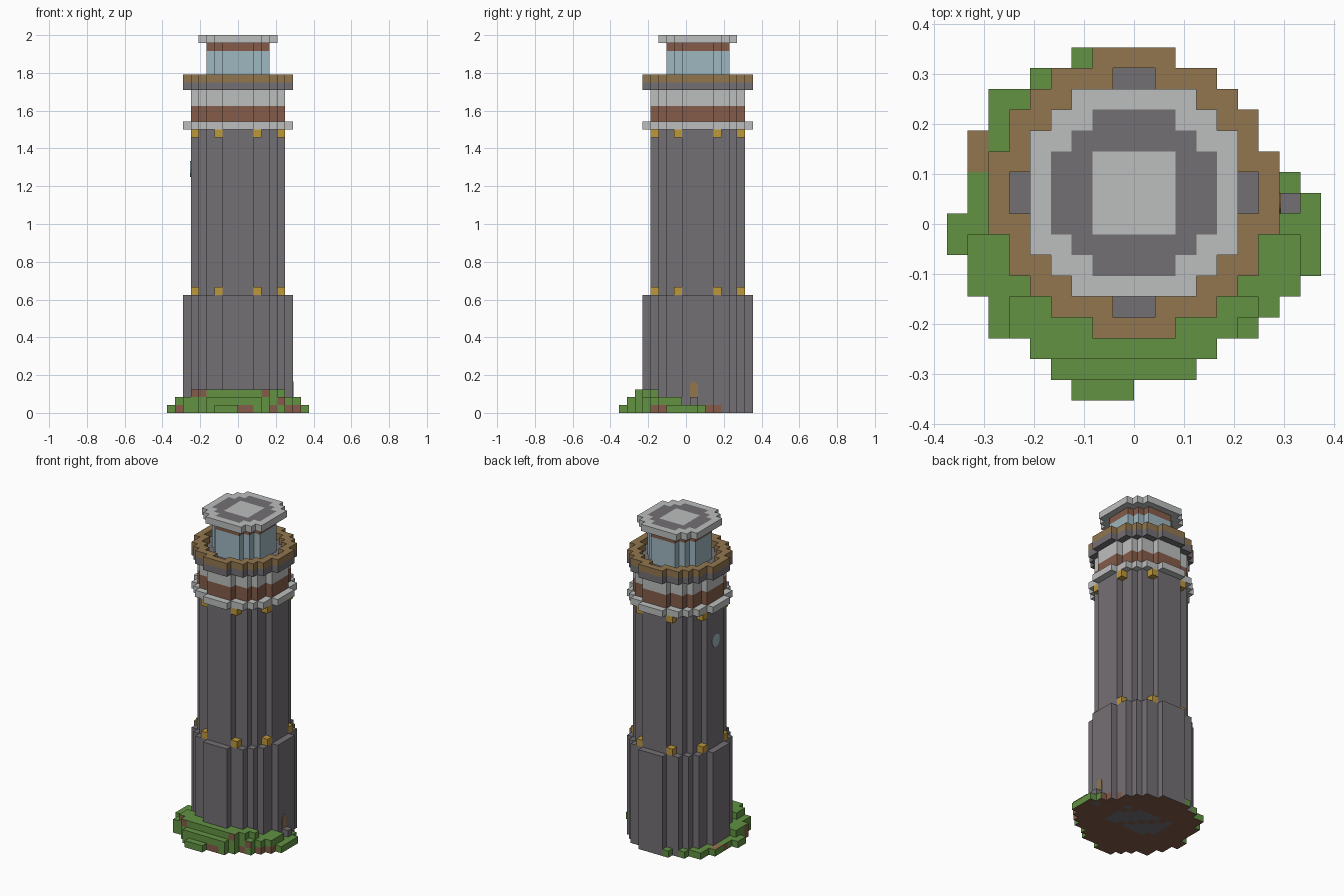
import bpy, bmesh, math

if "Cube" in bpy.data.objects:
    bpy.data.objects.remove(bpy.data.objects["Cube"])

U = 1 / 24  # edge of one block


def material(name, *rgb):
    """Flat material from 0-255 display values."""
    lin = [((c / 255 + 0.055) / 1.055) ** 2.4 for c in rgb] + [1]
    m = bpy.data.materials.new(name)
    m.use_nodes = True
    m.diffuse_color = lin
    m.node_tree.nodes["Principled BSDF"].inputs["Base Color"].default_value = lin
    return m


STONE, PLASTER, WOOD, BRICK, GLASS, GOLD, GRASS = range(7)
MATS = [
    material("stone grey", 116, 112, 117),
    material("plaster light grey", 188, 190, 189),
    material("wood brown", 146, 118, 78),
    material("brick brown", 133, 92, 74),
    material("pale blue glass", 158, 183, 192),
    material("gold", 190, 152, 58),
    material("grass green", 98, 146, 66),
]


def finish(bm, name):
    mesh = bpy.data.meshes.new(name)
    bm.to_mesh(mesh)
    bm.free()
    for m in MATS:
        mesh.materials.append(m)
    ob = bpy.data.objects.new(name, mesh)
    bpy.context.collection.objects.link(ob)
    return ob


def blocks(name, cells, z0, z1, colour):
    """Extrude a set of grid cells; colour is an index or rule(i, j, dx, dy, dz)."""
    bm = bmesh.new()
    rule = colour if callable(colour) else lambda *a: colour
    corners = {}

    def vert(x, y, z):
        if (x, y, z) not in corners:
            corners[x, y, z] = bm.verts.new((x * U, (y - 0.5) * U, z * U))
        return corners[x, y, z]

    def quad(pts, *key):
        bm.faces.new([vert(*p) for p in pts]).material_index = rule(*key)

    for i, j in sorted(cells):
        ring = [(i, j), (i + 1, j), (i + 1, j + 1), (i, j + 1)]
        quad([(x, y, z1) for x, y in ring], i, j, 0, 0, 1)
        quad([(x, y, z0) for x, y in reversed(ring)], i, j, 0, 0, -1)
        for k, (dx, dy) in enumerate([(0, -1), (1, 0), (0, 1), (-1, 0)]):
            if (i + dx, j + dy) not in cells:
                a, b = ring[k], ring[(k + 1) % 4]
                quad([(*a, z0), (*b, z0), (*b, z1), (*a, z1)], i, j, dx, dy, 0)
    bmesh.ops.dissolve_limit(bm, angle_limit=0.01, verts=bm.verts[:], edges=bm.edges[:],
                             delimit={'MATERIAL'})
    return finish(bm, name)


def disc(half_widths):
    """Stepped round footprint, half widths listed from the middle row outward."""
    return {(i, j) for r, h in enumerate(half_widths)
            for i in range(-h, h) for j in (2 + r, 1 - r)}


def plate(name, pts, x, mat):
    """Thin upright panel facing along x, outlined in (y, z) block units."""
    bm = bmesh.new()
    loops = [[bm.verts.new((x * U + s, y * U, z * U)) for y, z in pts] for s in (-0.003, 0.003)]
    bm.faces.new(loops[0][::-1])
    bm.faces.new(loops[1])
    for k in range(len(pts)):
        n = (k + 1) % len(pts)
        bm.faces.new([loops[0][k], loops[0][n], loops[1][n], loops[1][k]])
    for f in bm.faces:
        f.material_index = mat
    finish(bm, name)


D14 = disc([7, 7, 6, 6, 5, 4, 2])
D12 = disc([6, 6, 5, 5, 4, 2])
D10 = disc([5, 5, 5, 4, 3])
D8 = disc([4, 4, 3, 2])
D4 = disc([2, 2])
WALK = disc([6, 5, 5, 4, 3, 1])


# Foundation: earthy underside with a stone core, bare earth beside the door
def foundation_colour(i, j, dx, dy, dz):
    if dz < 0:
        return STONE if abs(i + 0.5) < 4 and abs(j - 1) < 3 and (i + j) % 5 else BRICK
    return BRICK if dx > 0 and j in (3, 4) else STONE


blocks("foundation", D14, 0, 1, foundation_colour)

# Tower tiers, from the ground up
TIERS = [
    ("lower_tower", D14, 1, 15, STONE),
    ("upper_tower", D12, 15, 36, STONE),
    ("cornice", D14, 36, 37, PLASTER),
    ("brick_band", D12, 37, 39, BRICK),
    ("plaster_band", D12, 39, 41, PLASTER),
    ("balcony_floor", D14, 41, 42, STONE),
    ("balcony_railing", D14 - WALK, 42, 43, WOOD),
    ("lantern_glass", D8, 42, 46, GLASS),
    ("lantern_band", D8, 46, 47, BRICK),
]
for tier in TIERS:
    blocks(*tier)


# Roof slab with a dark ring on top
def roof_colour(i, j, dx, dy, dz):
    return STONE if dz > 0 and (i, j) in D8 - D4 else PLASTER


blocks("roof", D10, 47, 48, roof_colour)

# Gold brackets tucked in the notches of the upper tower
notches = {(sx, sy) for sx in (-3, 2) for sy in (-4, 7)}
notches |= {(sx, sy) for sx in (-6, 5) for sy in (-1, 4)}
for label, z in (("lower", 15), ("upper", 35)):
    blocks(label + "_brackets", notches, z, z + 1, GOLD)

# Grassy mound in three steps; (left, right) extents per row, front row first
GROUND = [(3, 0), (4, 3), (5, 4), (7, 6), (7, 7), (8, 8), (8, 9), (9, 9), (9, 9),
          (8, 9), (8, 8), (8, 7), (8, 6), (7, 6), (7, 5), (5, 4), (3, 2)]
STEP_2 = [(4, 3), (5, 4), (7, 6), (7, 7), (8, 8), (8, 8), (8, 8)]
STEP_3 = [(5, 4), (6, 5), (6, 6)]
FRONT_EARTH = [{-8, 0, 1, 4, 6, 7}, {5}, {-6, -5, 3}]
DOORSTEP = {(7, 1)}


def mound(level, rows, first):
    cells = {(i, first + k) for k, (l, r) in enumerate(rows) for i in range(-l, r)}

    def colour(i, j, dx, dy, dz):
        if dz < 0:
            return BRICK
        if dz > 0:
            return WOOD if i == -8 and j in (3, 4) else GRASS
        if dy < 0:
            earth = i in FRONT_EARTH[level]
        elif dx > 0:
            earth = level == 0 and j in (-4, -3)
        else:
            earth = (i * 7 + j * 3) % 5 == 0
        return BRICK if earth else GRASS

    blocks("grass_step_%d" % (level + 1), cells - D14 - DOORSTEP, level, level + 1, colour)


mound(0, GROUND, -8)
mound(1, STEP_2, -7)
mound(2, STEP_3, -6)
blocks("doorstep", DOORSTEP, 0, 2, STONE)

# Arched door on the left side, porthole window on the right side
arch = [(1 + 0.5 * math.cos(math.pi * k / 6), 3.5 + 0.5 * math.sin(math.pi * k / 6))
        for k in range(7)]
plate("door", [(0.5, 2), (1.5, 2)] + arch, 7, WOOD)
porthole = [(1.5 + 0.9 * math.cos(math.pi * k / 6), 31 + math.sin(math.pi * k / 6))
            for k in range(12)]
plate("porthole_window", porthole, -6, GLASS)
